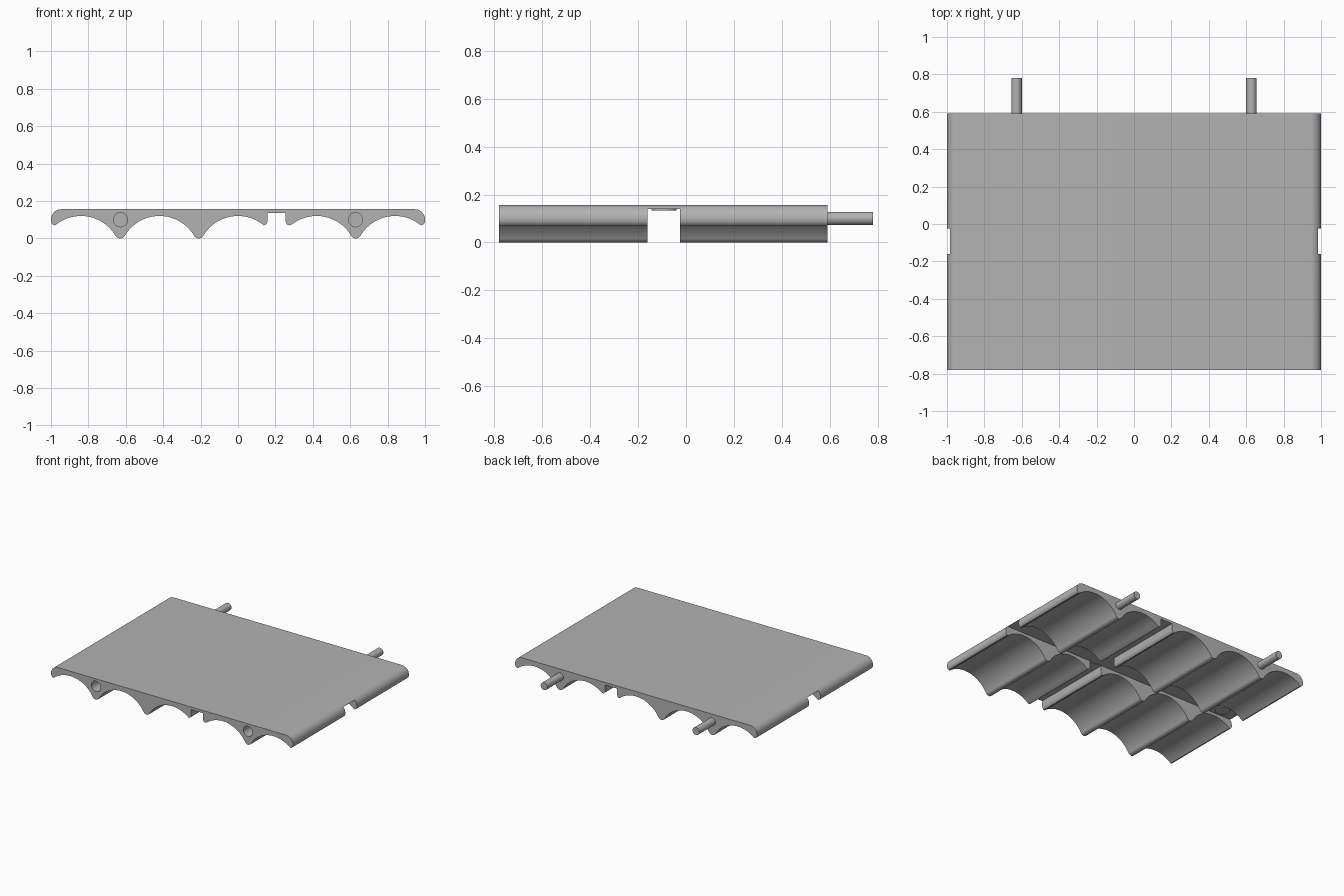
import bpy, bmesh, math

cube = bpy.data.objects.get("Cube")
if cube:
    bpy.data.objects.remove(cube, do_unlink=True)

FRONT, BACK = -0.78, 0.59
TOP, PEAK, ARCH_R = 0.156, 0.12, 0.215
PITCH, PIN_X, PIN_Z = 0.42, 0.628, 0.1

grey = bpy.data.materials.new("plain grey")
grey.use_nodes = True
grey.diffuse_color = (0.45, 0.45, 0.45, 1)
grey.node_tree.nodes["Principled BSDF"].inputs["Base Color"].default_value = (0.45, 0.45, 0.45, 1)


def add_object(name, bm):
    bmesh.ops.recalc_face_normals(bm, faces=bm.faces)
    mesh = bpy.data.meshes.new(name)
    bm.to_mesh(mesh)
    bm.free()
    mesh.materials.append(grey)
    obj = bpy.data.objects.new(name, mesh)
    bpy.context.collection.objects.link(obj)
    return obj


def extrude_y(name, outline, y0, y1):
    """Extrude an x-z outline along y."""
    bm = bmesh.new()
    face = bm.faces.new([bm.verts.new((x, y0, z)) for x, z in outline])
    grown = bmesh.ops.extrude_face_region(bm, geom=[face])["geom"]
    verts = [v for v in grown if isinstance(v, bmesh.types.BMVert)]
    bmesh.ops.translate(bm, verts=verts, vec=(0, y1 - y0, 0))
    return add_object(name, bm)


def circle(x, z, r, n=32):
    return [(x + r * math.cos(2 * math.pi * i / n),
             z + r * math.sin(2 * math.pi * i / n)) for i in range(n)]


def box(name, x0, x1, y0, y1, z0, z1):
    return extrude_y(name, [(x0, z0), (x1, z0), (x1, z1), (x0, z1)], y0, y1)


def arc(cx, cz, r, a0, a1, n):
    return [(cx + r * math.cos(math.radians(a0 + (a1 - a0) * i / n)),
             cz + r * math.sin(math.radians(a0 + (a1 - a0) * i / n)))
            for i in range(n + 1)]


def arch(cx, left, right, n=20):
    """Underside hollow from left to right of its centre."""
    a0 = math.degrees(math.acos(left / ARCH_R))
    a1 = math.degrees(math.acos(right / ARCH_R))
    return arc(cx, PEAK - ARCH_R, ARCH_R, a0, a1, n)


def ridge(cx):
    """Rounded tip between two hollows."""
    return arc(cx, 0.029, 0.029, 213, 327, 8)


# Slab profile: underside from -x to +x, then the rounded top corners
NARROW, WIDE = 0.13, 0.185
foot = [(0.0, 0.09), (0.005, 0.078), (0.013, 0.071), (0.022, 0.07)]
SLOT_L, SLOT_R, SLOT_TOP = 0.158, 0.255, 0.136


def left_foot(x):
    return [(x + dx, z) for dx, z in foot]


def right_foot(x):
    return [(x - dx, z) for dx, z in reversed(foot)]


outline = left_foot(-1)
outline += arch(-2 * PITCH, -NARROW, WIDE) + ridge(-1.5 * PITCH)
outline += arch(-PITCH, -WIDE, WIDE) + ridge(-0.5 * PITCH)
outline += arch(0, -WIDE, NARROW) + right_foot(SLOT_L)
outline += [(SLOT_L, SLOT_TOP), (SLOT_R, SLOT_TOP)]
outline += left_foot(SLOT_R) + arch(PITCH, -NARROW, WIDE) + ridge(1.5 * PITCH)
outline += arch(2 * PITCH, -WIDE, NARROW) + right_foot(1)
outline += arc(0.945, TOP - 0.055, 0.055, 0, 90, 10)
outline += arc(-0.945, TOP - 0.055, 0.055, 90, 180, 10)
slab = extrude_y("ribbed_slab", outline, FRONT, BACK)

# Cross channel and the two front sockets
cutters = [box("channel_cutter", -1.2, 1.2, -0.16, -0.025, -0.1, 0.14)]
for x in (-PIN_X, PIN_X):
    cutters.append(extrude_y("socket_cutter", circle(x, PIN_Z, 0.038), FRONT - 0.1, FRONT + 0.2))
bpy.context.view_layer.objects.active = slab
for cutter in cutters:
    cutter.hide_render = True
    mod = slab.modifiers.new("cut", "BOOLEAN")
    mod.operation, mod.solver, mod.object = "DIFFERENCE", "EXACT", cutter
    bpy.ops.object.modifier_apply(modifier=mod.name)
    bpy.data.objects.remove(cutter, do_unlink=True)

# Back pins
parts = [slab]
for side, x in (("right", -PIN_X), ("left", PIN_X)):
    parts.append(extrude_y(side + "_pin", circle(x, PIN_Z, 0.028), BACK - 0.01, 0.78))

# Small round pad on the channel ceiling
bm = bmesh.new()
bmesh.ops.create_cone(bm, cap_ends=True, segments=32, radius1=0.052, radius2=0.052, depth=0.009)
bmesh.ops.translate(bm, verts=bm.verts, vec=(-0.86, -0.0925, 0.137))
parts.append(add_object("channel_pad", bm))

# Smooth shading with crisp edges
bpy.ops.object.select_all(action="DESELECT")
for part in parts:
    part.select_set(True)
bpy.context.view_layer.objects.active = slab
bpy.ops.object.shade_smooth_by_angle(angle=math.radians(30))
